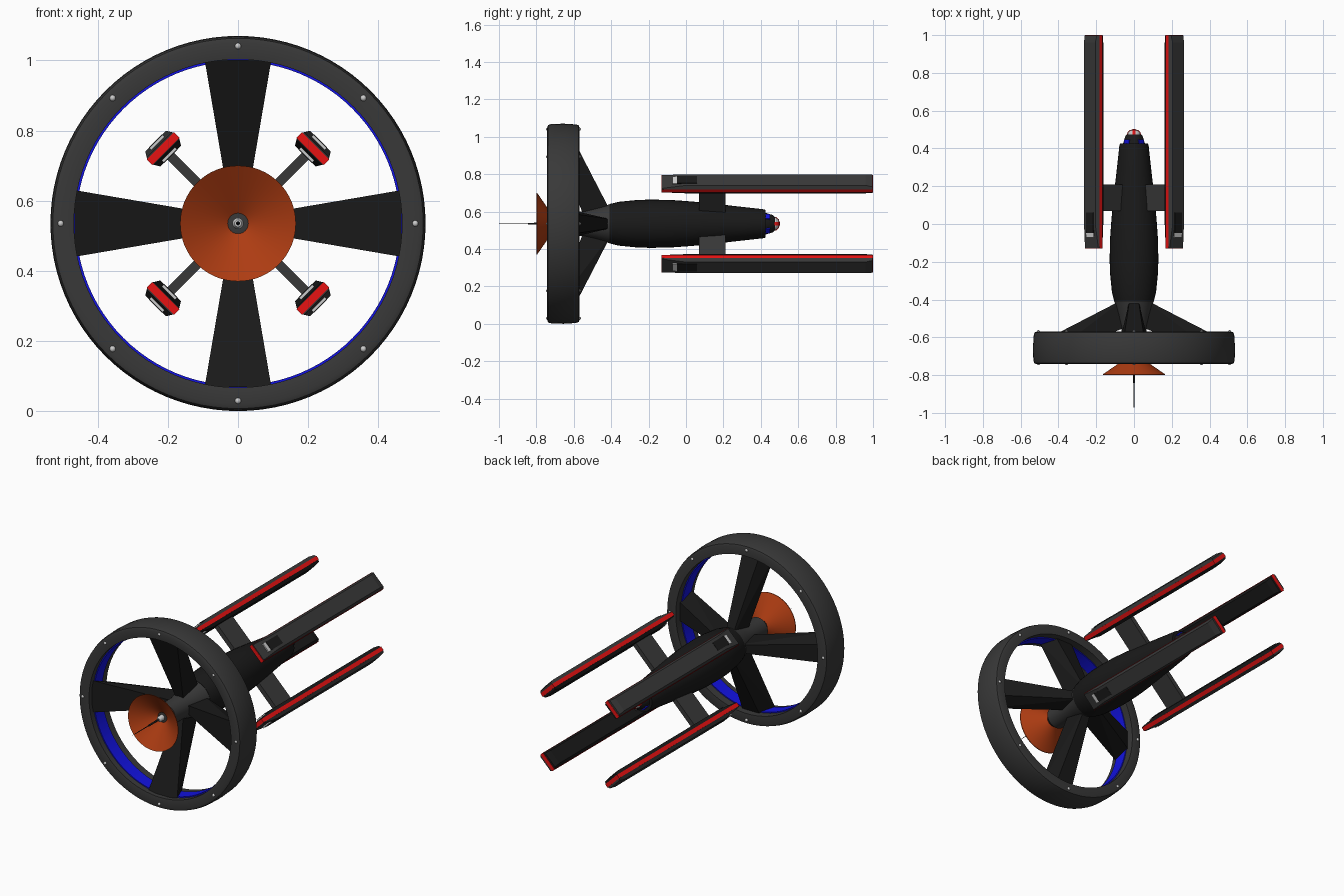
import bpy, bmesh, math
from mathutils import Matrix, Vector

if "Cube" in bpy.data.objects:
    bpy.data.objects.remove(bpy.data.objects["Cube"])

ZC = 0.535  # height of the long axis


def material(name, r, g, b):
    m = bpy.data.materials.new(name)
    m.diffuse_color = (r, g, b, 1)
    m.use_nodes = True
    m.node_tree.nodes["Principled BSDF"].inputs["Base Color"].default_value = m.diffuse_color
    return m


BLACK = material("black", 0.010, 0.010, 0.010)
DARK = material("dark_grey", 0.040, 0.040, 0.040)
RED = material("red", 0.80, 0.006, 0.006)
BLUE = material("blue", 0.006, 0.006, 0.75)
ORANGE = material("orange", 0.42, 0.045, 0.006)


def finish(name, bm, mat, smooth=None):
    bmesh.ops.recalc_face_normals(bm, faces=bm.faces)
    me = bpy.data.meshes.new(name)
    bm.to_mesh(me)
    bm.free()
    ob = bpy.data.objects.new(name, me)
    bpy.context.collection.objects.link(ob)
    if mat:
        me.materials.append(mat)
    if smooth:
        bpy.ops.object.select_all(action='DESELECT')
        ob.select_set(True)
        bpy.context.view_layer.objects.active = ob
        bpy.ops.object.shade_smooth_by_angle(angle=math.radians(smooth))
    return ob


def lathe(name, profile, mat, seg=48, closed=False):
    """Turn (radius, y) points around the long axis."""
    bm = bmesh.new()
    vs = [bm.verts.new((r, y, ZC)) for r, y in profile]
    pairs = list(zip(vs, vs[1:])) + ([(vs[-1], vs[0])] if closed else [])
    edges = [bm.edges.new(p) for p in pairs]
    bmesh.ops.spin(bm, geom=vs + edges, cent=(0, 0, ZC), axis=(0, 1, 0),
                   angle=2 * math.pi, steps=seg, use_merge=True)
    bmesh.ops.remove_doubles(bm, verts=bm.verts, dist=1e-5)
    return finish(name, bm, mat, 30)


def hull(name, pts, mat, angle):
    """Convex block; local x tangential, y along the axis, z radial."""
    bm = bmesh.new()
    M = Matrix.Translation((0, 0, ZC)) @ Matrix.Rotation(math.radians(angle), 4, 'Y')
    for p in pts:
        bm.verts.new(M @ Vector(p))
    bmesh.ops.convex_hull(bm, input=bm.verts)
    bmesh.ops.dissolve_limit(bm, angle_limit=0.01, verts=bm.verts, edges=bm.edges)
    return finish(name, bm, mat)


def block(hx, y0, y1, z0, z1):
    return [(x, y, z) for x in (-hx, hx) for y in (y0, y1) for z in (z0, z1)]


# front ring and its blue inner band
lathe("ring", [(0.468, -0.735), (0.515, -0.742), (0.528, -0.737), (0.533, -0.72),
               (0.535, -0.655), (0.531, -0.59), (0.526, -0.574), (0.515, -0.57),
               (0.468, -0.572)], DARK, 96, True)
lathe("ring_inner_band", [(0.462, -0.70), (0.470, -0.70), (0.470, -0.62),
                          (0.462, -0.62)], BLUE, 96, True)

# rivets on both faces of the ring
bm = bmesh.new()
for i in range(8):
    a = i * math.pi / 4
    for y in (-0.739, -0.571):
        M = Matrix.Translation((0.506 * math.sin(a), y, ZC + 0.506 * math.cos(a)))
        bmesh.ops.create_uvsphere(bm, u_segments=12, v_segments=8, radius=0.009, matrix=M)
finish("ring_rivets", bm, None, 60)

# four swept vanes joining the ring to the hub
for i in range(4):
    pts = []
    for z, yf, yb, wf, wb in ((0.05, -0.55, -0.395, 0.024, 0.022),
                              (0.466, -0.71, -0.61, 0.095, 0.055)):
        pts += [(-wf, yf, z), (wf, yf, z), (-wb, yb, z), (wb, yb, z)]
    hull(f"vane_{i + 1}", pts, BLACK, 90 * i)

# shaft, dish and antenna
lathe("shaft", [(0, -0.715), (0.04, -0.71), (0.064, -0.68), (0.066, -0.56),
                (0.085, -0.48), (0.106, -0.40), (0, -0.39)], DARK)
lathe("dish", [(0.012, -0.700), (0.165, -0.800), (0.165, -0.796), (0.012, -0.690)],
      ORANGE, 64, True)
lathe("antenna", [(0, -0.69), (0.006, -0.69), (0.005, -0.84), (0.0025, -0.845),
                  (0.002, -0.95), (0.0005, -1.0), (0, -1.0)], BLACK, 12)
lathe("antenna_collar", [(0, -0.755), (0.010, -0.752), (0.016, -0.74),
                         (0.016, -0.70), (0, -0.69)], None, 24)

# main body with stepped tail
lathe("body", [(0, -0.41), (0.105, -0.41), (0.117, -0.36), (0.127, -0.26), (0.129, -0.19),
               (0.127, -0.08), (0.119, 0.03), (0.106, 0.16), (0.090, 0.30), (0.078, 0.41),
               (0.074, 0.425), (0.058, 0.425), (0.046, 0.465), (0.036, 0.475), (0, 0.475)],
      BLACK, 32)
lathe("tail_light", [(0, 0.45), (0.036, 0.465), (0.033, 0.482), (0.022, 0.495),
                     (0, 0.50)], None, 24)
for i in range(4):
    hull(f"tail_red_stripe_{i + 1}",
         [(x, y, z) for x in (-0.009, 0.009)
          for y, z in ((0.465, 0.0), (0.468, 0.038), (0.484, 0.035),
                       (0.497, 0.023), (0.502, 0.0))], RED, 90 * i)
    hull(f"tail_blue_panel_{i + 1}", block(0.018, 0.425, 0.448, 0.03, 0.057), BLUE, 45 + 90 * i)

# four nacelles on diagonal pylons: red core between two dark shells
R = 0.302
for i in range(4):
    a = 45 + 90 * i
    n = i + 1
    hull(f"pylon_{n}", block(0.014, 0.07, 0.21, 0.07, 0.285), DARK, a)
    hull(f"nacelle_core_{n}", block(0.055, -0.13, 1.0, R - 0.011, R + 0.011), RED, a)
    for side, s in (("outer", 1), ("inner", -1)):
        pts = []
        for y, h, w in ((-0.128, 0.015, 0.050), (0.0, 0.030, 0.042),
                        (0.96, 0.030, 0.042), (0.998, 0.022, 0.046)):
            for x in (-1, 1):
                pts += [(x * 0.054, y, R + s * 0.010), (x * w, y, R + s * h)]
        hull(f"nacelle_{side}_shell_{n}", pts, DARK if s > 0 else BLACK, a)
        # light intake and dark panel on the sloped nose
        hull(f"nacelle_{side}_intake_{n}",
             block(0.027, -0.072, -0.048, R + s * 0.012, R + s * 0.029), None, a)
        hull(f"nacelle_{side}_panel_{n}",
             block(0.027, -0.048, 0.06, R + s * 0.012, R + s * 0.0315), BLACK, a)
